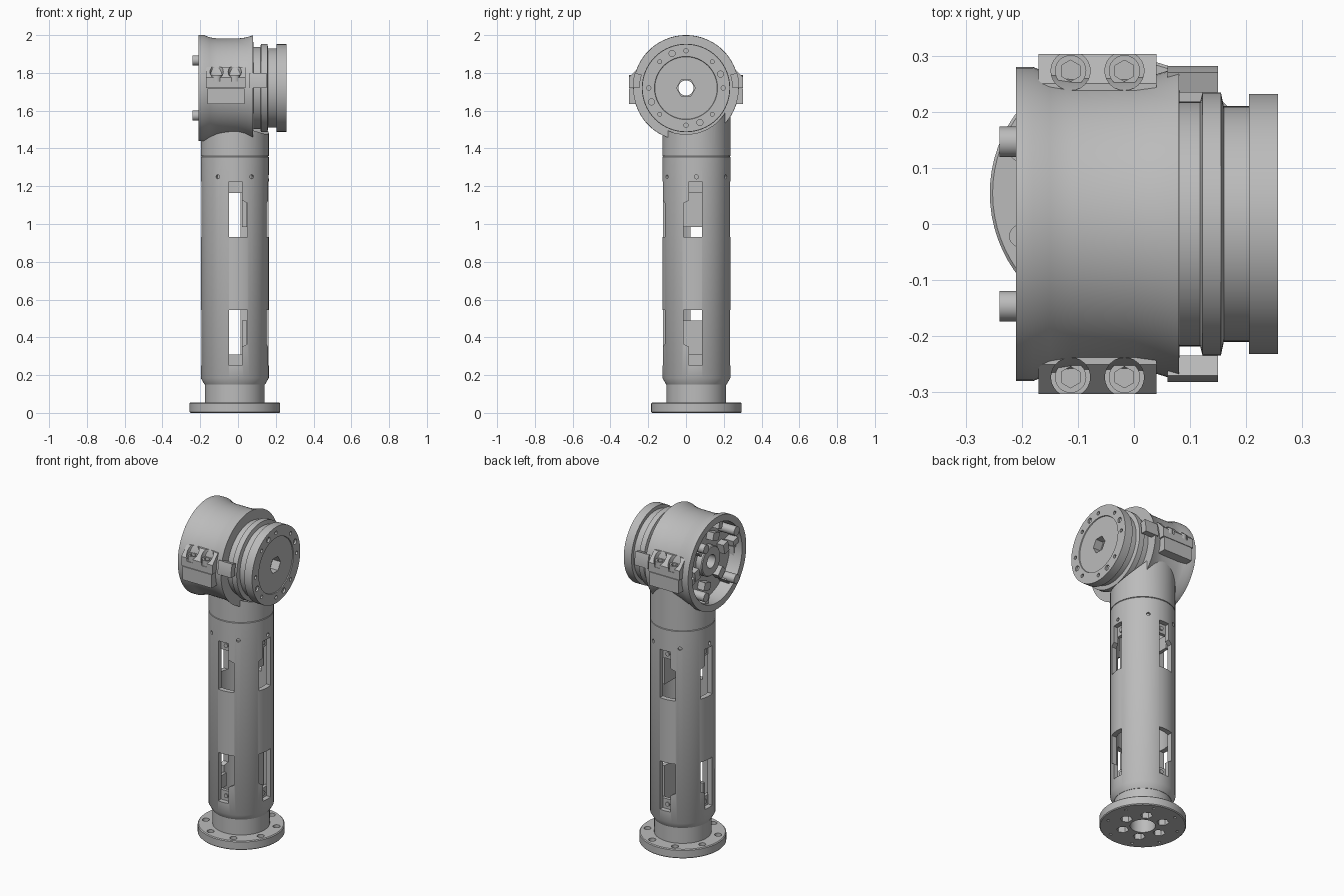
import bpy, bmesh, math
from math import pi, cos, sin
from mathutils import Matrix, Vector

cube = bpy.data.objects.get("Cube")
if cube:
    bpy.data.objects.remove(cube)

# Single plain metal colour
metal = bpy.data.materials.new("light_grey_metal")
metal.use_nodes = True
grey = (0.5, 0.5, 0.5, 1)
metal.diffuse_color = grey
metal.node_tree.nodes["Principled BSDF"].inputs["Base Color"].default_value = grey

TX, TY = -0.017, 0.055          # arm axis
HZ = 1.72                       # joint axis height
ARM = Matrix.Translation((TX, TY, 0))
JOINT = Matrix.Translation((0, 0, HZ)) @ Matrix.Rotation(pi / 2, 4, 'Y')   # local z -> world x


def finish(name, bm, mat=None):
    if mat is not None:
        bm.transform(mat)
    bmesh.ops.recalc_face_normals(bm, faces=bm.faces)
    me = bpy.data.meshes.new(name)
    bm.to_mesh(me)
    bm.free()
    me.materials.append(metal)
    ob = bpy.data.objects.new(name, me)
    bpy.context.collection.objects.link(ob)
    return ob


def lathe(name, profile, mat, n=72):
    """Spin a closed (radius, height) loop about local z."""
    bm = bmesh.new()
    rings = [[bm.verts.new((r * cos(2 * pi * i / n), r * sin(2 * pi * i / n), z)) for i in range(n)]
             for r, z in profile]
    for a, b in zip(rings, rings[1:] + rings[:1]):
        for i in range(n):
            j = (i + 1) % n
            bm.faces.new((a[i], a[j], b[j], b[i]))
    return finish(name, bm, mat)


def cyl(bm, r, z0, z1, x=0, y=0, n=20, mat=Matrix(), turn=0):
    m = mat @ Matrix.Translation((x, y, (z0 + z1) / 2)) @ Matrix.Rotation(turn, 4, 'Z')
    bmesh.ops.create_cone(bm, cap_ends=True, segments=n, radius1=r, radius2=r, depth=z1 - z0, matrix=m)


def box(bm, lo, hi, mat=Matrix()):
    lo, hi = Vector(lo), Vector(hi)
    m = mat @ Matrix.Translation((lo + hi) / 2) @ Matrix.Diagonal((*(hi - lo), 1))
    bmesh.ops.create_cube(bm, size=1, matrix=m)


def prism(bm, pts, depth, mat=Matrix()):
    """Extrude a flat (x, z) outline along local +y."""
    face = bm.faces.new([bm.verts.new(mat @ Vector((x, 0, z))) for x, z in pts])
    out = bmesh.ops.extrude_face_region(bm, geom=[face])
    vs = [v for v in out["geom"] if isinstance(v, bmesh.types.BMVert)]
    bmesh.ops.translate(bm, vec=mat.to_3x3() @ Vector((0, depth, 0)), verts=vs)


def cut(ob, bm, mat=None):
    tool = finish("cutter", bm, mat)
    mod = ob.modifiers.new("cut", 'BOOLEAN')
    mod.operation, mod.solver, mod.object = 'DIFFERENCE', 'EXACT', tool
    bpy.context.view_layer.update()
    me = bpy.data.meshes.new_from_object(ob.evaluated_get(bpy.context.evaluated_depsgraph_get()))
    ob.modifiers.clear()
    ob.data = me
    bpy.data.objects.remove(tool)


def around(n, r, start=0.0):
    return [(r * cos(start + 2 * pi * i / n), r * sin(start + 2 * pi * i / n)) for i in range(n)]


# Base flange with neck
base = lathe("base_flange", [(.07, 0), (.235, 0), (.24, .005), (.24, .05), (.235, .055), (.158, .055),
                             (.158, .16), (.07, .16)], ARM)
bm = bmesh.new()
for x, y in around(8, .2, pi / 8):
    cyl(bm, .02, .02, .1, x, y)
for x, y in around(6, .118):
    cyl(bm, .034, -.05, .04, x, y, 6)
cut(base, bm, ARM)
bm = bmesh.new()
for x, y in around(8, .2, pi / 8):
    cyl(bm, .008, -.05, .03, x, y, 12)
cut(base, bm, ARM)

# Hollow arm tube with four pairs of stepped windows and a ring of screw holes
tube = lathe("arm_tube", [(.15, .15), (.16, .15), (.18, .185), (.18, 1.355), (.176, 1.36), (.15, 1.36)], ARM)
window = [(-.03, .93), (.067, .93), (.067, 1.11), (.039, 1.125), (.039, 1.225), (-.03, 1.225)]
bm = bmesh.new()
for k in range(4):
    # The two side windows mirror the front and back pair
    flip = -1 if k % 2 else 1
    turn = Matrix.Rotation(k * pi / 2, 4, 'Z') @ Matrix.Translation((0, -.25, 0))
    for pts in (window, [(x, 1.475 - z) for x, z in window]):
        prism(bm, [(flip * x, z) for x, z in pts], .17, turn)
cut(tube, bm, ARM)
bm = bmesh.new()
for k in range(6):
    m = Matrix.Rotation(k * pi / 3, 4, 'Z') @ Matrix.Translation((0, 0, 1.25)) @ Matrix.Rotation(pi / 2, 4, 'Y')
    cyl(bm, .011, .165, .25, n=12, mat=m)
cut(tube, bm, ARM)

# Inner rails and screw tabs behind the windows
bm = bmesh.new()
for z0, z1 in ((.23, .49), (.985, 1.245)):
    box(bm, (.039, -.12, z0), (.065, .12, z1))
finish("inner_rails", bm, ARM)
tabs, screws = bmesh.new(), bmesh.new()
for k in range(4):
    flip = -1 if k % 2 else 1
    turn = Matrix.Rotation(k * pi / 2, 4, 'Z')
    for z, s in ((1.195, 1), (.28, -1)):
        lo, hi = sorted((z - s * .03, z + s * .05))
        box(tabs, (-.045, -.15, lo), (.05, -.13, hi), turn)
        m = turn @ Matrix.Translation((flip * .005, -.145, z)) @ Matrix.Rotation(pi / 2, 4, 'X')
        cyl(screws, .013, 0, .012, n=12, mat=m)
finish("screw_tabs", tabs, ARM)
finish("tab_screws", screws, ARM)

# Solid arm head, saddled under the joint housing
bm = bmesh.new()
cyl(bm, .18, 1.36, 1.68, n=72)
head = finish("arm_head", bm, ARM)
bm = bmesh.new()
cyl(bm, .245, -.5, .5, n=72)
cut(head, bm, JOINT)

# Waisted joint housing, open at one end, with a central bore
lathe("joint_housing", [(.28, -.21), (.28, -.18), (.268, -.15), (.262, -.11), (.262, 0), (.267, .04), (.279, .08),
                        (.04, .085), (.04, -.13), (.235, -.13), (.24, -.21)], JOINT, 96)

# Side lips beside the output disc
for side, name in ((-1, "front_lip"), (1, "back_lip")):
    bm = bmesh.new()
    arc = [i * .29 / 6 for i in range(7)]
    pts = [(side * .282 * cos(a), HZ + .282 * sin(a)) for a in arc]
    pts += [(side * .245 * cos(a), HZ + .245 * sin(a)) for a in reversed(arc)]
    prism(bm, pts, -.09, Matrix.Translation((.06, 0, 0)) @ Matrix.Rotation(pi / 2, 4, 'Z'))
    # Rotation turns the outline's x axis into world y and its depth into world x
    finish(name, bm)

# Clamp blocks with counterbored socket bolts
for side, name in ((-1, "front"), (1, "back")):
    spin = Matrix.Rotation(side * pi / 2, 4, 'Z')
    for part, pts, x0, x1 in (
            ("upper", [(.23, HZ), (.303, HZ), (.303, 1.775), (.25, 1.83), (.23, 1.83)], -.17, .04),
            ("lower", [(.23, 1.635), (.303, 1.635), (.303, 1.717), (.23, 1.717)], -.162, .034)):
        bm = bmesh.new()
        prism(bm, pts, x1 - x0, Matrix.Translation((x1 if side > 0 else x0, 0, 0)) @ spin)
        block = finish(name + "_clamp_" + part, bm)
        if part == "upper":
            bm = bmesh.new()
            for x in (-.113, -.017):
                cyl(bm, .035, 1.755, 1.9, x, side * .273, 24)
            cut(block, bm)
    bm = bmesh.new()
    for x in (-.113, -.017):
        cyl(bm, .028, 1.74, 1.79, x, side * .273, 24)
    bolts = finish(name + "_clamp_bolts", bm)
    bm = bmesh.new()
    for x in (-.113, -.017):
        cyl(bm, .019, 1.77, 1.9, x, side * .273, 6)
    cut(bolts, bm)

# Output disc with stepped grooves, hex drive and bolt circle
disc = lathe("output_disc", [(.04, .08), (.218, .08), (.218, .118), (.234, .122), (.234, .155), (.21, .16),
                             (.21, .205), (.232, .205), (.232, .257), (.167, .257), (.165, .252), (.04, .252)],
             JOINT, 96)
bm = bmesh.new()
cyl(bm, .05, .2, .3, n=6)
for x, y in around(8, .197):
    cyl(bm, .011, .23, .3, x, y, 12)
for x, y in around(4, .197, math.radians(22)):
    cyl(bm, .016, .245, .3, x, y, 16)
cut(disc, bm, JOINT)

# Parts inside the open end of the housing: hub, posts and connectors
lathe("inner_hub", [(.04, -.17), (.085, -.17), (.09, -.165), (.09, -.12), (.04, -.12)], JOINT)
bm = bmesh.new()
for x, y in around(4, .207, pi / 4):
    cyl(bm, .027, -.24, -.12, x, y, 16)
finish("cover_posts", bm, JOINT)
bm = bmesh.new()
for k in range(6):
    turn = Matrix.Rotation(k * pi / 3 + .3, 4, 'Z')
    box(bm, (.12, -.03, -.175), (.165, .03, -.125), turn)
    box(bm, (.19, -.015, -.19), (.237, .02, -.125), turn)
finish("inner_connectors", bm, JOINT)

# Smooth round faces, keep machined edges sharp
bpy.ops.object.select_all(action='DESELECT')
for ob in bpy.context.scene.objects:
    if ob.type == 'MESH':
        ob.select_set(True)
        bpy.context.view_layer.objects.active = ob
bpy.ops.object.shade_smooth_by_angle(angle=math.radians(30))
